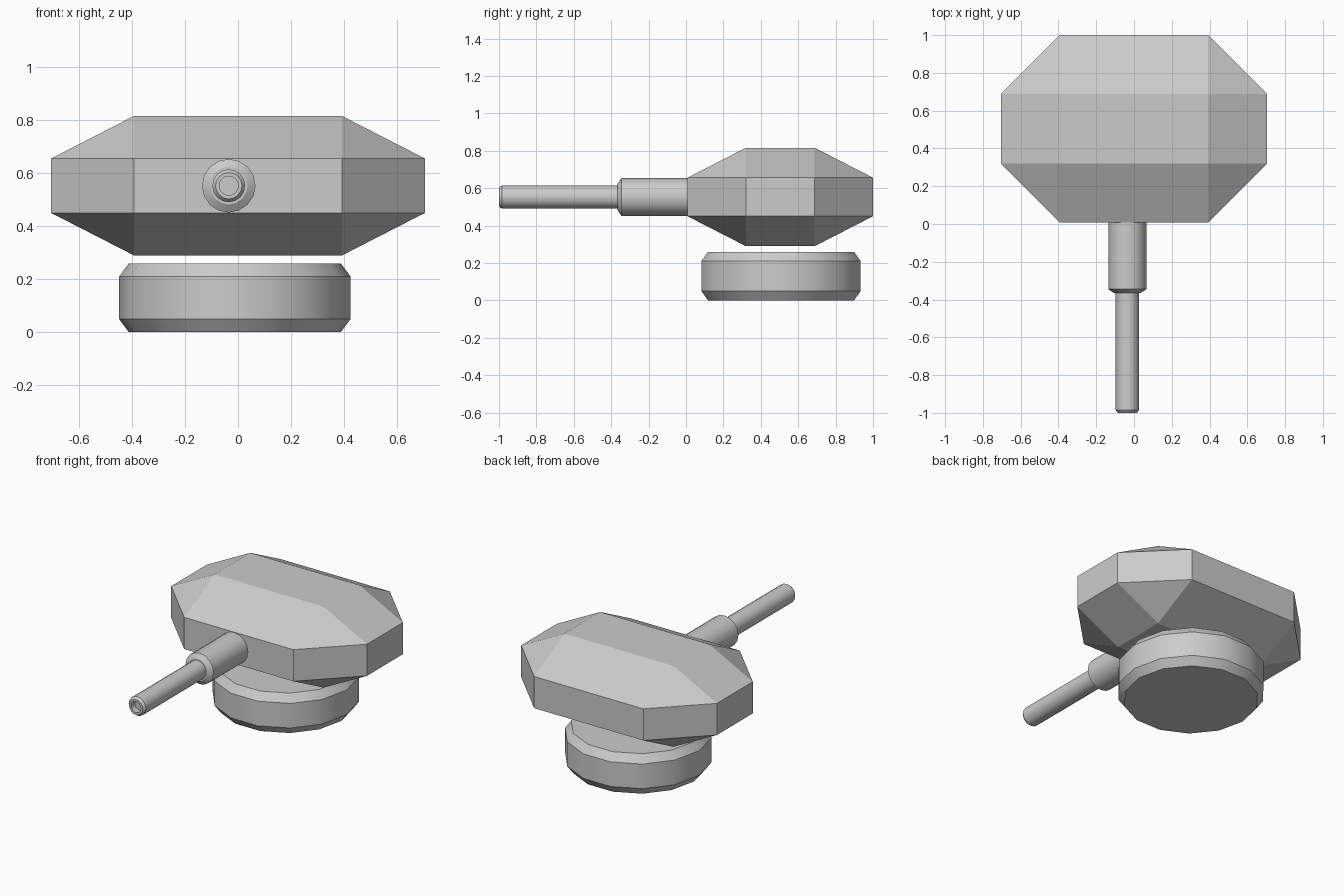
import bpy, bmesh, math
from mathutils import Matrix

if "Cube" in bpy.data.objects:
    bpy.data.objects.remove(bpy.data.objects["Cube"])


def make_object(name, bm):
    bmesh.ops.recalc_face_normals(bm, faces=bm.faces)
    mesh = bpy.data.meshes.new(name)
    bm.to_mesh(mesh)
    bm.free()
    obj = bpy.data.objects.new(name, mesh)
    bpy.context.collection.objects.link(obj)
    return obj


def faceted_block(name, centre, half, inner):
    """Box with every edge cut flat, as the hull of its six face panels."""
    bm = bmesh.new()
    for axis in range(3):
        for sx in (-1, 1):
            for sy in (-1, 1):
                for sz in (-1, 1):
                    s = (sx, sy, sz)
                    bm.verts.new([centre[i] + s[i] * (half if i == axis else inner)[i]
                                  for i in range(3)])
    bmesh.ops.convex_hull(bm, input=bm.verts)
    bmesh.ops.dissolve_limit(bm, angle_limit=0.01, verts=bm.verts, edges=bm.edges)
    return make_object(name, bm)


def turned(name, profile, sides, matrix):
    """Closed solid from (radius, height) rings around local z."""
    bm = bmesh.new()
    rings = [[bm.verts.new((r * math.cos(math.tau * k / sides),
                            r * math.sin(math.tau * k / sides), h))
              for k in range(sides)] for r, h in profile]
    for a, b in zip(rings, rings[1:]):
        for k in range(sides):
            n = (k + 1) % sides
            bm.faces.new((a[k], a[n], b[n], b[k]))
    bm.faces.new(rings[0])
    bm.faces.new(rings[-1])
    bm.transform(matrix)
    obj = make_object(name, bm)
    bpy.ops.object.select_all(action='DESELECT')
    obj.select_set(True)
    bpy.context.view_layer.objects.active = obj
    bpy.ops.object.shade_smooth_by_angle(angle=math.radians(30))
    return obj


# Turret head
faceted_block("turret_head", (0, 0.504, 0.553), (0.705, 0.496, 0.263), (0.393, 0.184, 0.103))

# Round base ring under the head
turned("turret_base", [(0.40, 0), (0.437, 0.05), (0.437, 0.21), (0.40, 0.26)], 14,
       Matrix.Translation((-0.012, 0.508, 0)))

# Barrel parts point along -y
aim = Matrix.Translation((-0.035, 0, 0.553)) @ Matrix.Rotation(math.radians(90), 4, 'X')
turned("barrel_sleeve", [(0.101, -0.02), (0.101, 0.345), (0.071, 0.365)], 16, aim)
turned("barrel", [(0.062, 0.33), (0.062, 0.985), (0.05, 1.0), (0.036, 1.0), (0.036, 0.96)],
       16, aim)
